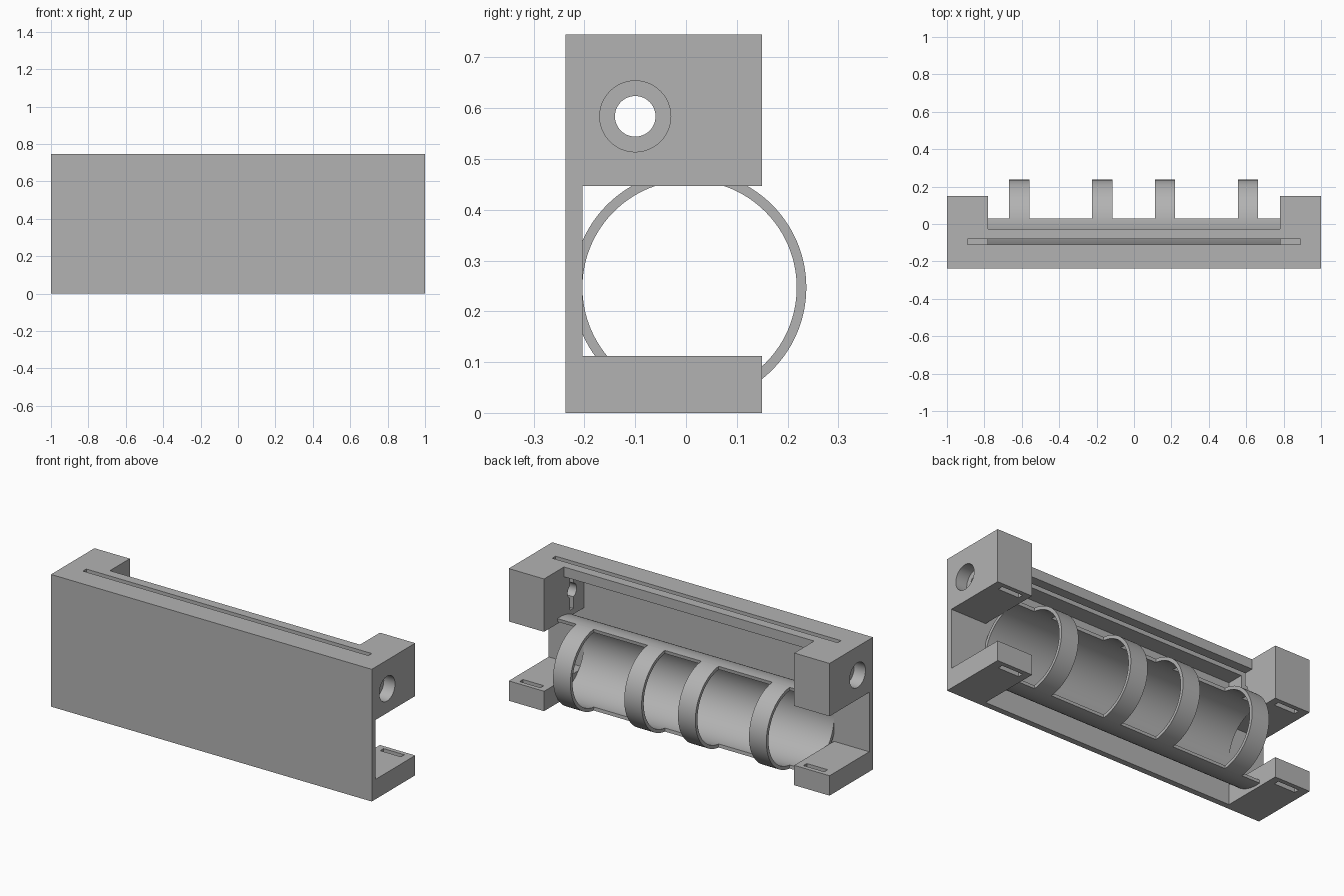
import bpy, bmesh, math

cube = bpy.data.objects.get("Cube")
if cube:
    bpy.data.objects.remove(cube, do_unlink=True)

grey = bpy.data.materials.new("plain grey")
grey.use_nodes = True
grey.diffuse_color = (0.45, 0.45, 0.45, 1)
grey.node_tree.nodes["Principled BSDF"].inputs["Base Color"].default_value = (0.45, 0.45, 0.45, 1)


def make_object(name, bm):
    bmesh.ops.recalc_face_normals(bm, faces=bm.faces)
    mesh = bpy.data.meshes.new(name)
    bm.to_mesh(mesh)
    bm.free()
    mesh.materials.append(grey)
    obj = bpy.data.objects.new(name, mesh)
    bpy.context.collection.objects.link(obj)
    return obj


def box(name, x, y, z):
    bm = bmesh.new()
    bmesh.ops.create_cube(bm, size=1)
    for v in bm.verts:
        for i, (lo, hi) in enumerate((x, y, z)):
            v.co[i] = lo if v.co[i] < 0 else hi
    return make_object(name, bm)


def rod(name, x0, x1, radius, y, z):
    bm = bmesh.new()
    bmesh.ops.create_cone(bm, cap_ends=True, segments=48, radius1=radius,
                          radius2=radius, depth=x1 - x0)
    for v in bm.verts:
        v.co = (v.co.z + (x0 + x1) / 2, v.co.x + y, v.co.y + z)
    return make_object(name, bm)


def select_only(obj):
    bpy.ops.object.select_all(action='DESELECT')
    obj.select_set(True)
    bpy.context.view_layer.objects.active = obj


def cut(obj, cutter):
    select_only(obj)
    cutter.hide_render = True
    mod = obj.modifiers.new("cut", 'BOOLEAN')
    mod.operation = 'DIFFERENCE'
    mod.solver = 'EXACT'
    mod.object = cutter
    bpy.ops.object.modifier_apply(modifier=mod.name)
    bpy.data.objects.remove(cutter, do_unlink=True)


def smooth(obj):
    select_only(obj)
    bpy.ops.object.shade_smooth_by_angle(angle=math.radians(30))


# Housing: one block with the back and side openings carved away
FRONT, WALL, BACK, TOP, INNER = -0.237, -0.204, 0.15, 0.745, 0.78
housing = box("housing", (-1, 1), (FRONT, BACK), (0, TOP))
cut(housing, box("side_opening", (-2, 2), (WALL, 1), (0.112, 0.447)))
cut(housing, box("back_opening", (-INNER, INNER), (WALL, 1), (-1, 0.69)))
cut(housing, box("top_notch", (-INNER, INNER), (-0.027, 1), (0.5, 1)))

# Long slot through the top rail, ending in the blocks
cut(housing, box("top_slot", (-0.89, 0.89), (-0.11, -0.08), (0.48, 1)))

# Strap slots and counterbored holes in both ends
for s in (-1, 1):
    xs = sorted((s * 0.82, s * 0.95))
    cut(housing, box("strap_slot", xs, (0.095, 0.125), (-1, 0.5)))
    cut(housing, rod("hole", *sorted((s * 0.7, s * 1.1)), 0.04, -0.1, 0.584))
    cut(housing, rod("counterbore", *sorted((s * 0.93, s * 1.1)), 0.07, -0.1, 0.584))
smooth(housing)

# Cylindrical holder: trough along the wall plus hoops closing it
CY, CZ, R_IN, R_OUT = 0.007, 0.247, 0.211, 0.23


def arc_shell(name, x0, x1, a0, a1, steps=56):
    bm = bmesh.new()
    rows = []
    for i in range(steps + 1):
        a = a0 + (a1 - a0) * i / steps
        rows.append([bm.verts.new((x, CY + r * math.cos(a), CZ + r * math.sin(a)))
                     for x, r in ((x0, R_IN), (x1, R_IN), (x1, R_OUT), (x0, R_OUT))])
    for p, q in zip(rows, rows[1:]):
        for k in range(4):
            n = (k + 1) % 4
            bm.faces.new((p[k], p[n], q[n], q[k]))
    bm.faces.new(rows[0])
    bm.faces.new(rows[-1])
    obj = make_object(name, bm)
    smooth(obj)
    return obj


edge = math.acos((0.03 - CY) / R_OUT)
arc_shell("trough", -INNER, INNER, edge, 2 * math.pi - edge)
for i, x in enumerate((-0.613, -0.17, 0.165, 0.609)):
    arc_shell(f"hoop_{i + 1}", x - 0.054, x + 0.054, -edge, edge)
